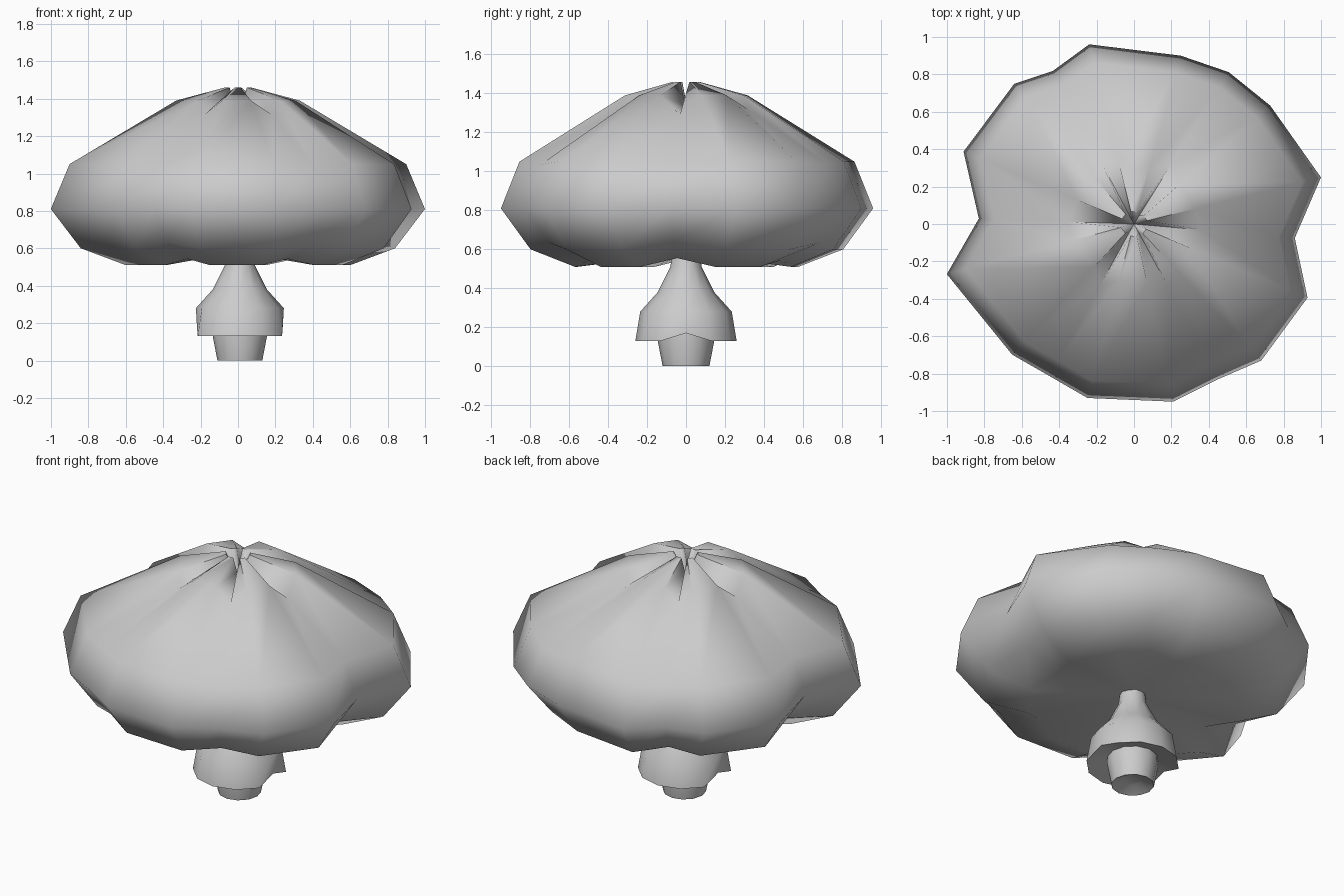
import bpy, bmesh
from math import cos, sin, radians

if "Cube" in bpy.data.objects:
    bpy.data.objects.remove(bpy.data.objects["Cube"])


def loft(name, rings, bottom=None, top=None, angle=60):
    """Skin a stack of equal-length rings, optionally closed to a centre point."""
    bm = bmesh.new()
    loops = [[bm.verts.new(p) for p in ring] for ring in rings]
    n = len(loops[0])
    for a, b in zip(loops, loops[1:]):
        for i in range(n):
            j = (i + 1) % n
            bm.faces.new((a[i], a[j], b[j], b[i]))
    for loop, tip, flip in ((loops[0], bottom, True), (loops[-1], top, False)):
        if tip is None:
            continue
        c = bm.verts.new(tip)
        for i in range(n):
            j = (i + 1) % n
            bm.faces.new((loop[j], loop[i], c) if flip else (loop[i], loop[j], c))
    bmesh.ops.recalc_face_normals(bm, faces=bm.faces)
    me = bpy.data.meshes.new(name)
    bm.to_mesh(me)
    bm.free()
    ob = bpy.data.objects.new(name, me)
    bpy.context.collection.objects.link(ob)
    bpy.ops.object.select_all(action='DESELECT')
    ob.select_set(True)
    bpy.context.view_layer.objects.active = ob
    bpy.ops.object.shade_smooth_by_angle(angle=radians(angle))
    return ob


# Cap: six lobes, each with two full columns and one pinched column between lobes
columns = [(14, 1.03), (41, .965), (58, .957), (74.5, .934), (104, .99), (118, .926),
           (130.5, .986), (157, .99), (178, .83), (195, 1.036), (227, .955), (241, .93),
           (255, .963), (282.5, .973), (298.5, .944), (313, .998), (337, 1.008), (355, .863)]
# radius fraction and height, bottom to top
lobe = [(.60, .51), (.84, .60), (1.0, .81), (.90, 1.05), (.33, 1.39), (.07, 1.46)]
groove = [(.60, .555), (.85, .645), (1.0, .82), (.90, 1.03), (.42, 1.29), (.05, 1.34)]

rings = []
for level in range(len(lobe)):
    ring = []
    for i, (deg, radius) in enumerate(columns):
        f, z = lobe[level]
        if i % 3 == 2:
            gf, gz = groove[level]
            deep = 1 if i in (8, 17) else .75
            f, z = f + (gf - f) * deep, z + (gz - z) * deep
        a = radians(deg)
        ring.append((f * radius * cos(a), f * radius * sin(a), z))
    rings.append(ring)
loft("mushroom_cap", rings, (0, 0, .58), (0, 0, 1.31))


# Stem parts share a twelve-sided cross-section
def round_rings(profile, notch=()):
    out = []
    for k, (r, z) in enumerate(profile):
        ring = []
        for i in range(12):
            a = radians(i * 30)
            pinched = i in (0, 6) and k in notch
            rr, zz = (r * .88, z + .04) if pinched else (r, z)
            ring.append((.01 + rr * cos(a), rr * sin(a), zz))
        out.append(ring)
    return out


# Flared skirt with an open-looking, recessed underside
skirt = [(.14, .17), (.26, .13), (.235, .28), (.145, .38), (.08, .51), (.07, .60)]
loft("stem_skirt", round_rings(skirt, notch=(1,)), top=(.01, 0, .62), angle=50)

# Tapered foot with a slightly dished base
foot = [(.05, .03), (.12, 0), (.145, .13), (.14, .20)]
loft("stem_foot", round_rings(foot), bottom=(.01, 0, .035), angle=50)
